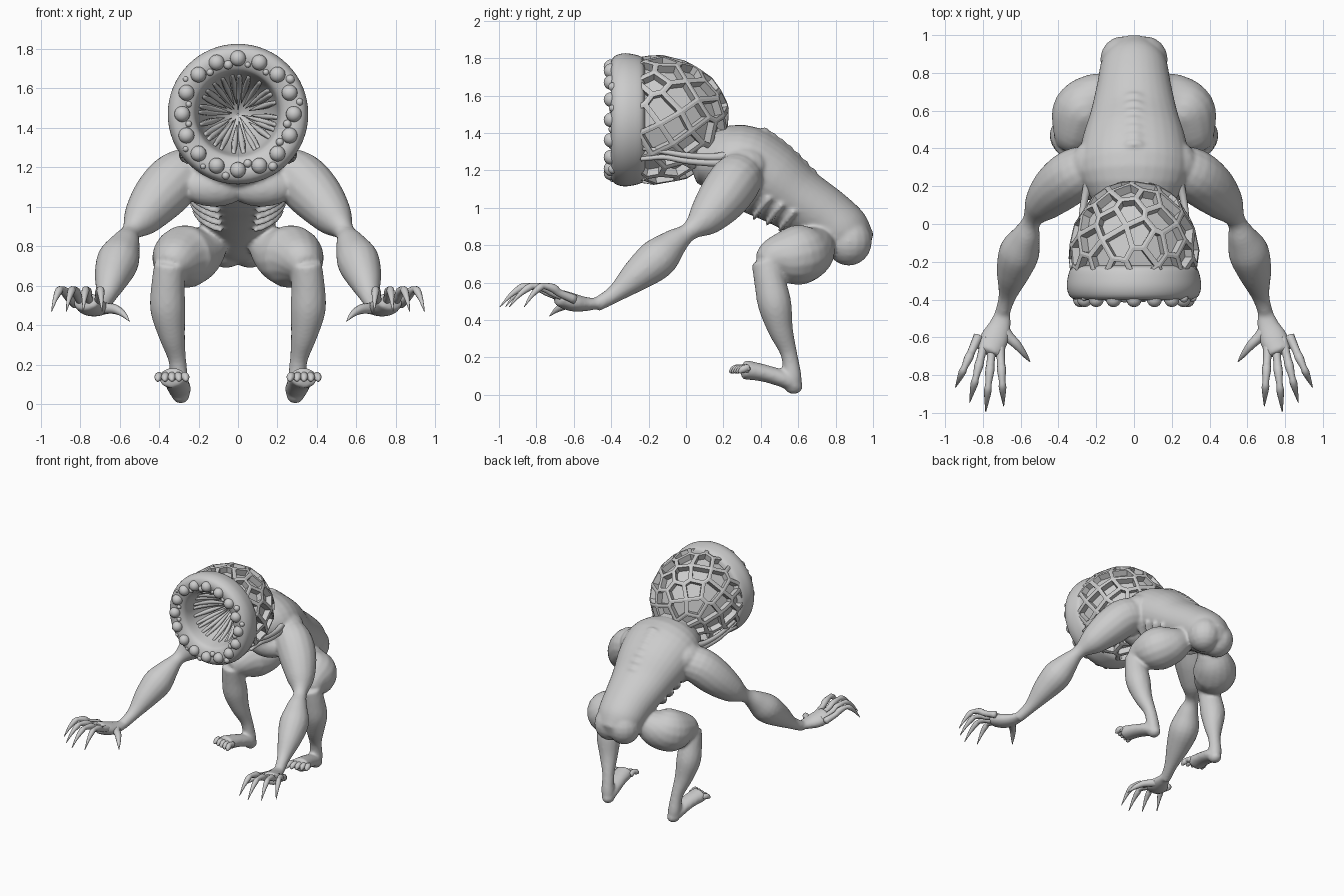
import bpy, bmesh, math, random
from mathutils import Vector, Matrix

random.seed(4)
if "Cube" in bpy.data.objects:
    bpy.data.objects.remove(bpy.data.objects["Cube"])

GREY = (0.6, 0.6, 0.6, 1)
skin = bpy.data.materials.new("grey_skin")
skin.use_nodes = True
skin.diffuse_color = GREY
skin.node_tree.nodes["Principled BSDF"].inputs["Base Color"].default_value = GREY
X = Vector((1, 0, 0))
HEAD = Vector((0, -0.165, 1.47))


def finish(name, bm, smooth=True):
    bmesh.ops.recalc_face_normals(bm, faces=bm.faces)
    mesh = bpy.data.meshes.new(name)
    bm.to_mesh(mesh)
    bm.free()
    mesh.materials.append(skin)
    for p in mesh.polygons:
        p.use_smooth = smooth
    obj = bpy.data.objects.new(name, mesh)
    bpy.context.collection.objects.link(obj)
    return obj


def spline(pts, steps):
    """Catmull-Rom through points of any dimension."""
    pts = [Vector(p) for p in pts]
    ext = [2 * pts[0] - pts[1]] + pts + [2 * pts[-1] - pts[-2]]
    out = []
    for a, b, c, d in zip(ext, ext[1:], ext[2:], ext[3:]):
        for i in range(steps):
            t = i / steps
            out.append(b + (c - a) * t / 2 + (a - b * 2.5 + c * 2 - d / 2) * t**2
                       + (b * 1.5 - a / 2 - c * 1.5 + d / 2) * t**3)
    return out + [pts[-1]]


def tube(bm, pts, flat=1, side=1, radii=None, seg=16, steps=4):
    """Lofted rounded tube through (x, y, z, r); side=-1 mirrors it."""
    path = spline([p[:3] for p in pts], steps)
    radii = radii or [(p[3], p[3] * flat) for p in pts]
    sizes = spline(radii, steps)
    rings, ends = [], []
    for i, (p, (ra, rb)) in enumerate(zip(path, sizes)):
        t = (path[min(i + 1, len(path) - 1)] - path[max(i - 1, 0)]).normalized()
        u = (X - t * X.dot(t)).normalized()
        v = t.cross(u)
        angles = [math.tau * k / seg for k in range(seg)]
        ring = [p + u * ra * math.cos(a) + v * rb * math.sin(a) for a in angles]
        rings.append([bm.verts.new((q.x * side, q.y, q.z)) for q in ring])
        if i in (0, len(path) - 1):
            q = p + t * rb * (0.4 if i else -0.4)
            ends.append(bm.verts.new((q.x * side, q.y, q.z)))
    for r, s in zip(rings, rings[1:]):
        for k in range(seg):
            j = (k + 1) % seg
            bm.faces.new((r[k], r[j], s[j], s[k]))
    for ring, end in ((rings[0], ends[0]), (rings[-1], ends[1])):
        for k in range(seg):
            bm.faces.new((ring[k], ring[(k + 1) % seg], end))


def ball(bm, loc, size, seg=16):
    size = size if isinstance(size, tuple) else (size,) * 3
    m = Matrix.Translation(loc) @ Matrix.Diagonal((*size, 1))
    bmesh.ops.create_uvsphere(bm, u_segments=seg, v_segments=seg // 2 + 2, radius=1, matrix=m)


# Body: torso, muscles and limbs fused into one skin
body = bmesh.new()
torso = [(.06, 1.25, .18, .12), (.26, 1.24, .29, .21), (.42, 1.16, .28, .215), (.58, 1.05, .232, .18),
         (.74, .945, .195, .165), (.86, .85, .17, .15), (.945, .785, .1, .095)]
tube(body, [(0, y, z) for y, z, a, b in torso], radii=[t[2:] for t in torso], seg=32)
arm = [(.2, .3, 1.18, .12), (.305, .265, 1.145, .14), (.4, .195, 1.05, .135), (.485, .105, .945, .1),
       (.54, .02, .875, .05), (.57, -.06, .815, .075), (.607, -.15, .73, .108), (.64, -.26, .64, .088),
       (.67, -.38, .54, .048), (.7, -.48, .48, .038)]
palm = [(.69, -.45, .488, .038), (.71, -.54, .485, .06), (.74, -.61, .495, .076), (.77, -.68, .52, .07)]
thigh = [(.12, .72, .82, .09), (.2, .665, .77, .14), (.275, .59, .745, .16), (.32, .48, .725, .12),
         (.35, .42, .69, .075)]
shin = [(.345, .43, .71, .08), (.355, .45, .6, .085), (.355, .475, .48, .09), (.335, .505, .35, .068),
        (.307, .55, .22, .045), (.297, .57, .1, .048), (.29, .575, .05, .042)]
foot = [(.29, .59, .04, .045), (.298, .53, .08, .06), (.315, .42, .115, .062), (.335, .31, .135, .07)]
for s in (1, -1):
    for limb, flat in ((arm, 1), (palm, .65), (thigh, 1), (shin, 1), (foot, .75)):
        tube(body, limb, flat, s)
    ball(body, (s * .06, .87, .82), (.12, .125, .13))      # buttock
    ball(body, (s * .12, .19, 1.1), (.17, .09, .1))        # chest muscle
    ball(body, (s * .2, .31, 1.22), (.14, .14, .11))       # shoulder cap
    ball(body, (s * .29, .575, .045), (.045, .05, .042))   # heel
    # Ribs wrapped around the flank
    for i in range(5):
        f = i / 4
        centre = Vector((0, .34 + .26 * f, 1.16 - .15 * f))
        rib = []
        for k in range(6):
            a = -.2 - k * .2
            p = centre + X * (.28 - .055 * f) * math.cos(a) + Vector((0, .6, .8)) * (.207 - .03 * f) * math.sin(a)
            rib.append((*p, .017 - .001 * k))
        tube(body, rib, side=s, seg=8)
# Spine knobs
for i in range(7):
    f = i / 6
    ball(body, (0, .42 + .25 * f, 1.4 - .215 * f + .015 * math.sin(math.pi * f)), (.06, .03, .03), 10)
body_obj = finish("body", body)
fuse = body_obj.modifiers.new("fuse", "REMESH")
fuse.mode = "VOXEL"
fuse.voxel_size = .0105
fuse.use_smooth_shade = True
relax = body_obj.modifiers.new("relax", "SMOOTH")
relax.iterations = 8

# Clawed fingers, thumbs and toes: base offset and tip for each
fingers, toes = bmesh.new(), bmesh.new()
tips = [(.69, -.965), (.785, -.995), (.87, -.945), (.945, -.865)]
for s in (1, -1):
    for i, (tx, ty) in enumerate(tips):
        base = Vector((.71 + .038 * i, -.63 + .012 * i, .51))
        tip = Vector((tx, ty, .47))
        pts = []
        for f, lift, r in ((0, 0, .026), (.3, .045, .021), (.42, .075, .024), (.6, .095, .017),
                           (.7, .09, .02), (.85, .055, .012), (1, 0, .002)):
            p = base.lerp(tip, f)
            pts.append((p.x, p.y, p.z + lift, r))
        tube(fingers, pts, 1, s, seg=10)
    thumb = [(.7, -.55, .485, .035), (.66, -.6, .485, .028), (.62, -.64, .48, .024), (.58, -.69, .455, .015),
             (.55, -.73, .42, .002)]
    tube(fingers, thumb, 1, s, seg=10)
    for i in range(5):
        o = (i - 2) * .029
        end = .235 + .012 * i
        tube(toes, [(.33 + o, .32, .135, .022), (.335 + o * 1.1, end + .045, .145, .019),
                    (.335 + o * 1.2, end + .02, .135, .02), (.335 + o * 1.25, end, .12, .009)], 1, s, seg=10)
finish("fingers", fingers)
finish("toes", toes)

# Sinew strands from shoulder to head
strands = bmesh.new()
for s in (1, -1):
    for d in (0, .03):
        tube(strands, [(.23, .25, 1.28 - d, .03), (.26, .14, 1.27 - d, .02), (.28, 0, 1.28 - d, .016),
                       (.285, -.12, 1.3 - d, .014), (.28, -.24, 1.32 - d * 2, .012)], 1, s, seg=8)
finish("neck_strands", strands)

# Cellular skull: irregular cells on an egg, each sunk into a pit
hull = bmesh.new()
COUNT = 95
for i in range(COUNT):
    h = 1 - 2 * (i + .5) / COUNT
    a = i * math.pi * (3 - math.sqrt(5))
    w = math.sqrt(1 - h * h)
    p = Vector((w * math.cos(a), h, w * math.sin(a)))
    jitter = Vector([random.uniform(-.07, .07) for k in range(3)])
    hull.verts.new((p + jitter).normalized())
bmesh.ops.convex_hull(hull, input=hull.verts)
hull.normal_update()
skull = bmesh.new()
corner = {f: skull.verts.new(HEAD + Vector((f.normal.x * .348, f.normal.y * .4, f.normal.z * .348)))
          for f in hull.faces}
for v in hull.verts:
    u = v.co.orthogonal().normalized()
    w = v.co.cross(u)
    around = sorted(v.link_faces, key=lambda f: math.atan2(f.normal.dot(w), f.normal.dot(u)))
    if len(around) > 2:
        skull.faces.new([corner[f] for f in around])
hull.free()
bmesh.ops.remove_doubles(skull, verts=skull.verts, dist=.025)
bmesh.ops.recalc_face_normals(skull, faces=skull.faces)
front = [f for f in skull.faces if f.calc_center_median().y < -.3]
bmesh.ops.delete(skull, geom=front, context="FACES")
cells = skull.faces[:]
bmesh.ops.inset_individual(skull, faces=cells, thickness=.015, use_even_offset=True)
bmesh.ops.inset_individual(skull, faces=cells, thickness=.004, depth=-.045, use_even_offset=True)
finish("cell_skull", skull, False)

# Lip ring and throat, spun around the head axis
lip = bmesh.new()
outline = [(.3, -.22), (.335, -.235), (.352, -.29), (.355, -.34), (.338, -.385), (.3, -.402), (.255, -.392),
           (.222, -.37), (.208, -.33), (.19, -.24), (.14, -.12), (.07, -.02), (.004, .02)]
profile = [lip.verts.new((r, y, HEAD.z)) for r, y in spline(outline, 3)]
edges = [lip.edges.new(pair) for pair in zip(profile, profile[1:])]
bmesh.ops.spin(lip, geom=profile + edges, cent=HEAD, axis=(0, 1, 0), angle=math.tau, steps=64, use_merge=True)
bmesh.ops.remove_doubles(lip, verts=lip.verts, dist=.0005)
finish("lip_and_throat", lip)

# Long teeth lining the throat, and bead eyes around the lip
teeth, eyes = bmesh.new(), bmesh.new()
for i in range(26):
    a = math.tau * i / 26 + random.uniform(-.09, .09)
    reach = random.uniform(.015, .07)
    out = Vector((math.cos(a), 0, math.sin(a)))
    line = []
    for r, y, size in ((.203, -.28, .01), (.14, -.15, .016), (reach, -.05, .002)):
        line.append((*(out * r + Vector((0, y, HEAD.z))), size))
    tube(teeth, line, seg=6)
for i in range(16):
    a = math.tau * i / 16
    for ang, r, size in ((a, .283, .04), (a + math.pi / 16, random.choice((.255, .318)), random.uniform(.014, .024))):
        ball(eyes, (r * math.cos(ang), -.4 if size > .03 else -.393, HEAD.z + r * math.sin(ang)), size)
finish("throat_teeth", teeth)
finish("bead_eyes", eyes)
